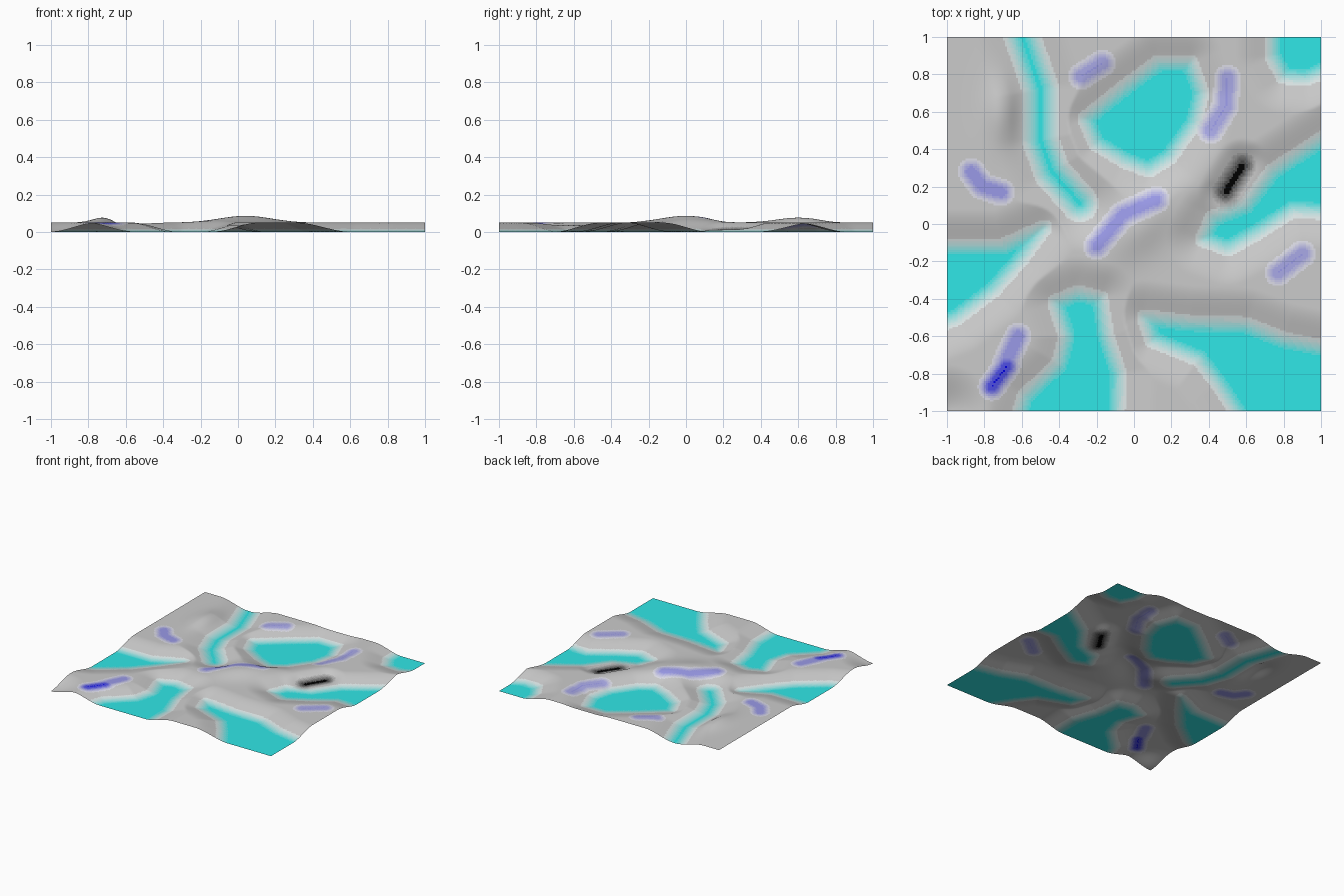
import bpy, math

if "Cube" in bpy.data.objects:
    bpy.data.objects.remove(bpy.data.objects["Cube"])

N = 200                       # grid cells per side
LAND = 0.05                   # plateau height
GREY, TEAL, BLUE, BLACK = (.8, .8, .8), (.03, .8, .8), (0, 0, .8), (0, 0, 0)


def smooth(a, b, v):
    t = min(1, max(0, (v - a) / (b - a)))
    return t * t * (3 - 2 * t)


def seg_dist(x, y, p, q):
    """Distance to a segment, and the position along it."""
    dx, dy = q[0] - p[0], q[1] - p[1]
    t = min(1, max(0, ((x - p[0]) * dx + (y - p[1]) * dy) / (dx * dx + dy * dy)))
    return math.hypot(x - p[0] - t * dx, y - p[1] - t * dy), t


def path_dist(x, y, pts):
    return min(seg_dist(x, y, p, q)[0] for p, q in zip(pts, pts[1:]))


def pool_dist(x, y, pts):
    """Signed distance to a closed shoreline, negative inside."""
    d, inside = path_dist(x, y, pts + pts[:1]), False
    for (ax, ay), (bx, by) in zip(pts, pts[1:] + pts[:1]):
        if (ay > y) != (by > y) and x < ax + (y - ay) * (bx - ax) / (by - ay):
            inside = not inside
    return -d if inside else d


# Water shorelines
lake = [(-.26, .56), (-.2, .43), (-.05, .34), (.08, .29), (.19, .36),
        (.32, .54), (.36, .7), (.3, .86), (.13, .86), (-.05, .73)]
north_east = [(.74, 1.2), (.74, .9), (.8, .79), (.92, .78), (1.2, .9), (1.2, 1.2)]
east = [(.37, -.08), (.42, .03), (.6, .1), (.74, .28), (1.2, .58),
        (1.2, .05), (.85, .08), (.65, -.05), (.5, -.13)]
south_east = [(.06, -.5), (.3, -.53), (.6, -.54), (.8, -.62), (1.2, -.7),
              (1.2, -1.2), (.68, -1.2), (.45, -.85), (.35, -.72), (.1, -.62)]
south = [(-.42, -.42), (-.3, -.37), (-.18, -.4), (-.15, -.6), (-.08, -.8),
         (-.1, -1.2), (-.68, -1.2), (-.58, -.92), (-.4, -.75), (-.36, -.6)]
west = [(-1.2, -.12), (-.7, -.12), (-.48, -.02), (-.6, -.18),
        (-.75, -.35), (-.95, -.5), (-1.2, -.6)]
pools = [lake, north_east, east, south_east, south, west]
channel = [(-.63, 1.1), (-.5, .72), (-.5, .45), (-.44, .28), (-.29, .11)]

# Blue streaks: path, strength at start and end
streaks = [([(-.2, -.12), (-.06, .05), (.12, .13)], .62),
           ([(-.62, -.6), (-.69, -.75)], .65),
           ([(-.68, -.76), (-.76, -.87)], .95),
           ([(-.87, .28), (-.81, .2), (-.71, .17)], .65),
           ([(-.28, .79), (-.17, .86)], .55),
           ([(.41, .5), (.49, .63), (.5, .78)], .55),
           ([(.77, -.26), (.9, -.16)], .55)]
pit = [(.49, .17), (.58, .31)]


def hill(x, y, cx, cy, su, sv, ang):
    c, s = math.cos(ang), math.sin(ang)
    u, v = (x - cx) * c + (y - cy) * s, (y - cy) * c - (x - cx) * s
    return math.exp(-(u / su) ** 2 - (v / sv) ** 2)


def sample(x, y):
    """Height and colour weights at one place."""
    water = min([pool_dist(x, y, p) for p in pools] + [path_dist(x, y, channel) - .055])
    hole = path_dist(x, y, pit)
    z = LAND * smooth(-.05, .2, water)
    z *= .15 + .85 * smooth(0, .15, hole)
    z *= smooth(0, .25, math.hypot(x + 1, y + 1))            # low corner
    z += .036 * hill(x, y, .04, .0, .24, .13, .75) * smooth(-.02, .15, water)
    z += .029 * hill(x, y, -.71, .6, .09, .17, 0) * smooth(-.02, .12, water)
    teal = 1 - smooth(-.06, .06, water)
    blue = max(k * (1 - smooth(.01, .085, path_dist(x, y, p))) for p, k in streaks)
    black = 1 - smooth(.0, .12, hole)
    return z, teal, blue, black


# Height grid
verts, weights = [], []
for j in range(N + 1):
    for i in range(N + 1):
        x, y = -1 + 2 * i / N, -1 + 2 * j / N
        z, *w = sample(x, y)
        verts.append((x, y, z))
        weights.append(w)
faces = [(k, k + 1, k + N + 2, k + N + 1)
         for j in range(N) for k in range(j * (N + 1), j * (N + 1) + N)]
mesh = bpy.data.meshes.new("terrain")
mesh.from_pydata(verts, [], faces)
terrain = bpy.data.objects.new("terrain", mesh)
bpy.context.collection.objects.link(terrain)

# Blended colour bands, one material per step
slots = {}
for poly in mesh.polygons:
    avg = [sum(weights[v][c] for v in poly.vertices) / 4 for c in range(3)]
    key = tuple(round(a * 10) for a in avg)
    if key not in slots:
        col = GREY
        for k, target in zip(key, (TEAL, BLUE, BLACK)):
            col = tuple(a + (b - a) * k / 10 for a, b in zip(col, target))
        mat = bpy.data.materials.new("ground_%d_%d_%d" % key)
        mat.diffuse_color = (*col, 1)
        mat.use_nodes = True
        mat.node_tree.nodes["Principled BSDF"].inputs["Base Color"].default_value = mat.diffuse_color
        mesh.materials.append(mat)
        slots[key] = len(slots)
    poly.material_index = slots[key]
    poly.use_smooth = True
